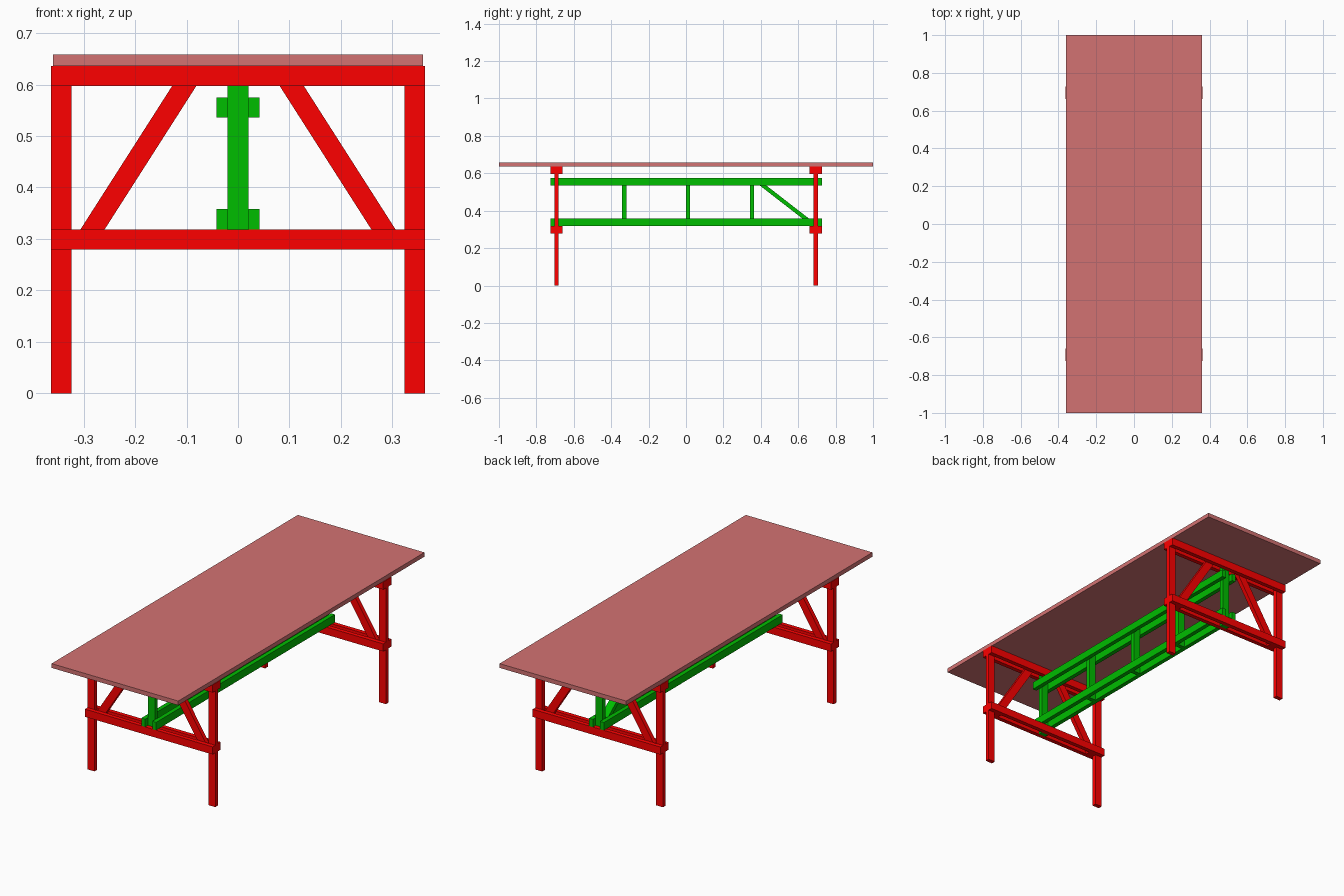
import bpy, bmesh

if "Cube" in bpy.data.objects:
    bpy.data.objects.remove(bpy.data.objects["Cube"])


def material(name, rgb):
    m = bpy.data.materials.new(name)
    m.diffuse_color = (*rgb, 1)
    m.use_nodes = True
    m.node_tree.nodes["Principled BSDF"].inputs["Base Color"].default_value = m.diffuse_color
    return m


RED = material("red_paint", (1.0, 0.0, 0.0))
GREEN = material("green_paint", (0.0, 0.51, 0.0))
TOP = material("tabletop_finish", (0.65, 0.17, 0.17))


def prism(name, profile, depth, axis, mat):
    """Extrude a 2D (u, z) profile along x or y between the two depth values."""
    bm = bmesh.new()
    place = (lambda u, z, d: (d, u, z)) if axis == 'x' else (lambda u, z, d: (u, d, z))
    rings = [[bm.verts.new(place(u, z, d)) for u, z in profile] for d in depth]
    n = len(profile)
    bm.faces.new(rings[0])
    bm.faces.new(rings[1])
    for i in range(n):
        j = (i + 1) % n
        bm.faces.new((rings[0][i], rings[0][j], rings[1][j], rings[1][i]))
    bmesh.ops.recalc_face_normals(bm, faces=bm.faces)
    me = bpy.data.meshes.new(name)
    bm.to_mesh(me)
    bm.free()
    me.materials.append(mat)
    ob = bpy.data.objects.new(name, me)
    bpy.context.collection.objects.link(ob)
    return ob


def box(name, x, y, z, mat):
    return prism(name, [(x[0], z[0]), (x[1], z[0]), (x[1], z[1]), (x[0], z[1])], y, 'y', mat)


W, T = 0.363, 0.011            # half width of frame, half plank thickness
LOW, HIGH = (0.279, 0.318), (0.597, 0.636)

# Tabletop
box("tabletop", (-0.36, 0.36), (-1, 1), (0.636, 0.658), TOP)

# End frames: legs and braces sandwiched between paired rails
for end, yc in (("front", -0.692), ("back", 0.694)):
    mid = (yc - T, yc + T)
    for s, side in ((-1, "left"), (1, "right")):
        xs = sorted((s * W, s * (W - 0.039)))
        box(f"{end}_{side}_leg", xs, mid, (0, 0.636), RED)
        # slanted brace, running on between the rails
        k = (0.283 - 0.104) / 0.28
        x_at = lambda z: 0.283 - k * (z - 0.318)
        h, z0, z1 = 0.0235, 0.279, 0.636
        prism(f"{end}_{side}_brace",
              [(s * (x_at(z0) - h), z0), (s * (x_at(z0) + h), z0),
               (s * (x_at(z1) + h), z1), (s * (x_at(z1) - h), z1)], mid, 'y', RED)
    for level, z in (("lower", LOW), ("upper", HIGH)):
        box(f"{end}_{level}_outer_rail", (-W, W), (yc - 3 * T, yc - T), z, RED)
        box(f"{end}_{level}_inner_rail", (-W, W), (yc + T, yc + 3 * T), z, RED)
    # Green end post between the rails
    box(f"{end}_truss_post", (-0.02, 0.02), mid, (0.279, 0.636), GREEN)

# Long paired truss beams
for level, z in (("lower", (0.318, 0.358)), ("upper", (0.536, 0.575))):
    for s, side in ((-1, "left"), (1, "right")):
        box(f"{side}_{level}_beam", sorted((s * 0.02, s * 0.042)), (-0.725, 0.727), z, GREEN)

# Intermediate truss posts
for i, y in enumerate((-0.33, 0.011, 0.352)):
    box(f"middle_truss_post_{i + 1}", (-0.02, 0.02), (y - T, y + T), (0.318, 0.575), GREEN)

# Single diagonal truss brace at the back bay
k = (0.64 - 0.408) / 0.18
y_at = lambda z: 0.64 - k * (z - 0.358)
h, z0, z1 = 0.0175, 0.335, 0.563
prism("truss_diagonal",
      [(y_at(z0) - h, z0), (y_at(z0) + h, z0), (y_at(z1) + h, z1), (y_at(z1) - h, z1)],
      (-0.02, 0.02), 'x', GREEN)
